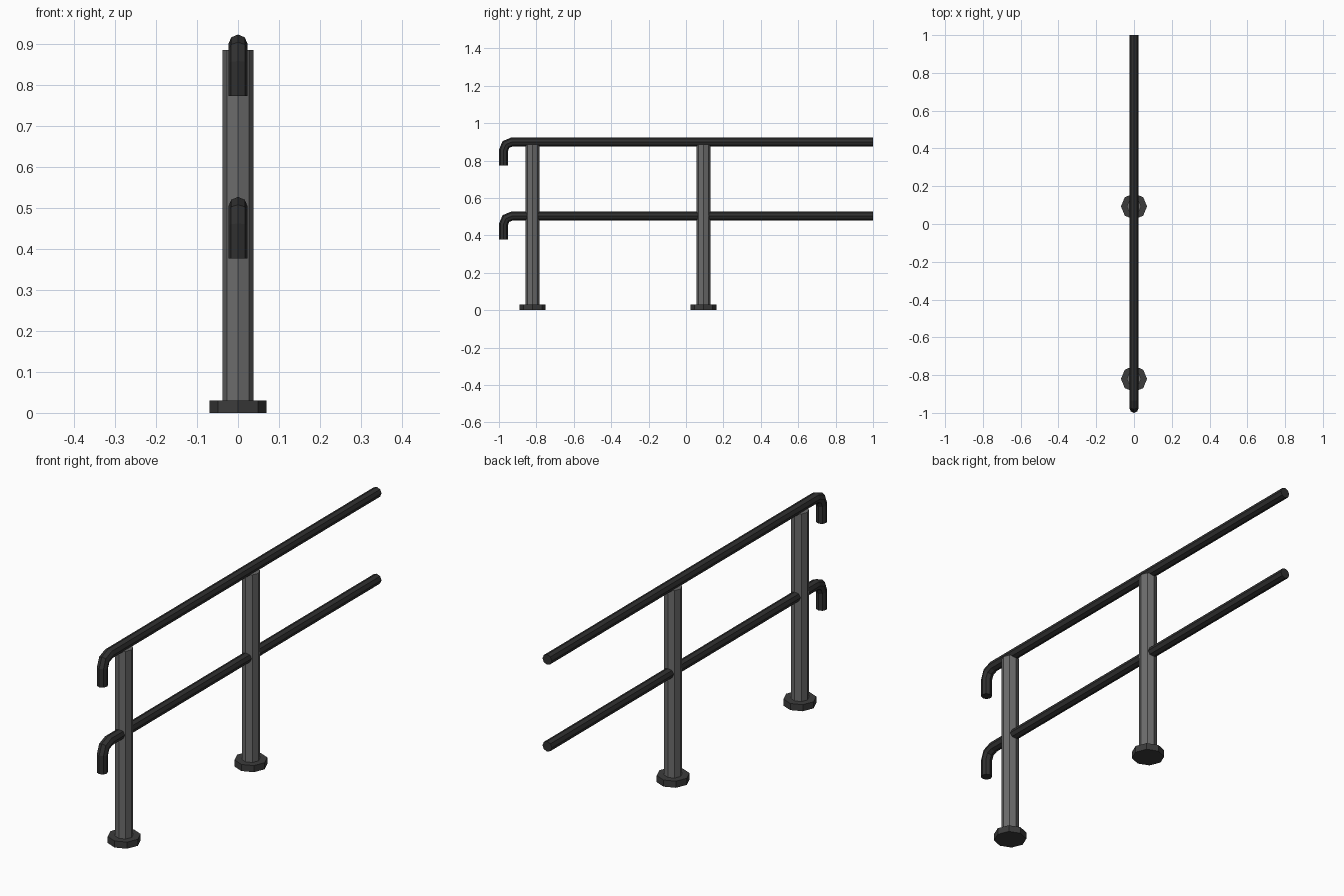
import bpy, bmesh, math
from mathutils import Vector

if "Cube" in bpy.data.objects:
    bpy.data.objects.remove(bpy.data.objects["Cube"])

def material(name, v):
    m = bpy.data.materials.new(name)
    m.diffuse_color = (*v, 1)
    m.use_nodes = True
    m.node_tree.nodes["Principled BSDF"].inputs["Base Color"].default_value = m.diffuse_color
    return m

POST = material("post grey", (0.15, 0.15, 0.15))
BASE = material("base dark grey", (0.045, 0.045, 0.045))
RAIL = material("rail charcoal", (0.03, 0.03, 0.03))
SIDES = 8

def sweep(name, path, radius, mat):
    """Eight-sided tube along a path in the x = 0 plane, mitred at bends."""
    pts = [Vector(p) for p in path]
    bm = bmesh.new()
    rings = []
    side = Vector((1, 0, 0))
    for i, p in enumerate(pts):
        d0 = (p - pts[i - 1]).normalized() if i else (pts[1] - p).normalized()
        d1 = (pts[i + 1] - p).normalized() if i < len(pts) - 1 else d0
        t = (d0 + d1).normalized()
        up = t.cross(side) / max(t.dot(d0), 0.5)
        rings.append([bm.verts.new(p + radius * (side * math.cos(a) + up * math.sin(a)))
                      for a in (math.tau * k / SIDES for k in range(SIDES))])
    for a, b in zip(rings, rings[1:]):
        for k in range(SIDES):
            n = (k + 1) % SIDES
            bm.faces.new((a[k], a[n], b[n], b[k]))
    bm.faces.new(rings[0])
    bm.faces.new(rings[-1])
    bmesh.ops.recalc_face_normals(bm, faces=bm.faces)
    me = bpy.data.meshes.new(name)
    bm.to_mesh(me)
    bm.free()
    me.materials.append(mat)
    ob = bpy.data.objects.new(name, me)
    bpy.context.collection.objects.link(ob)
    return ob

# Posts with octagonal foot plates
for label, y in (("front", -0.82), ("rear", 0.093)):
    sweep(label + "_post", [(0, y, 0.03), (0, y, 0.885)], 0.038, POST)
    sweep(label + "_foot_plate", [(0, y, 0), (0, y, 0.03)], 0.069, BASE)

# Two rails, each bent downward at the front end
R, BEND = 0.0235, 0.046
for label, z in (("upper", 0.899), ("lower", 0.503)):
    cy, cz = -1 + R + BEND, z - BEND
    bend = [(0, cy - BEND * math.sin(a), cz + BEND * math.cos(a))
            for a in (0, math.pi / 4, math.pi / 2)]
    sweep(label + "_rail", [(0, 1, z)] + bend + [(0, -1 + R, z - 0.126)], R, RAIL)
